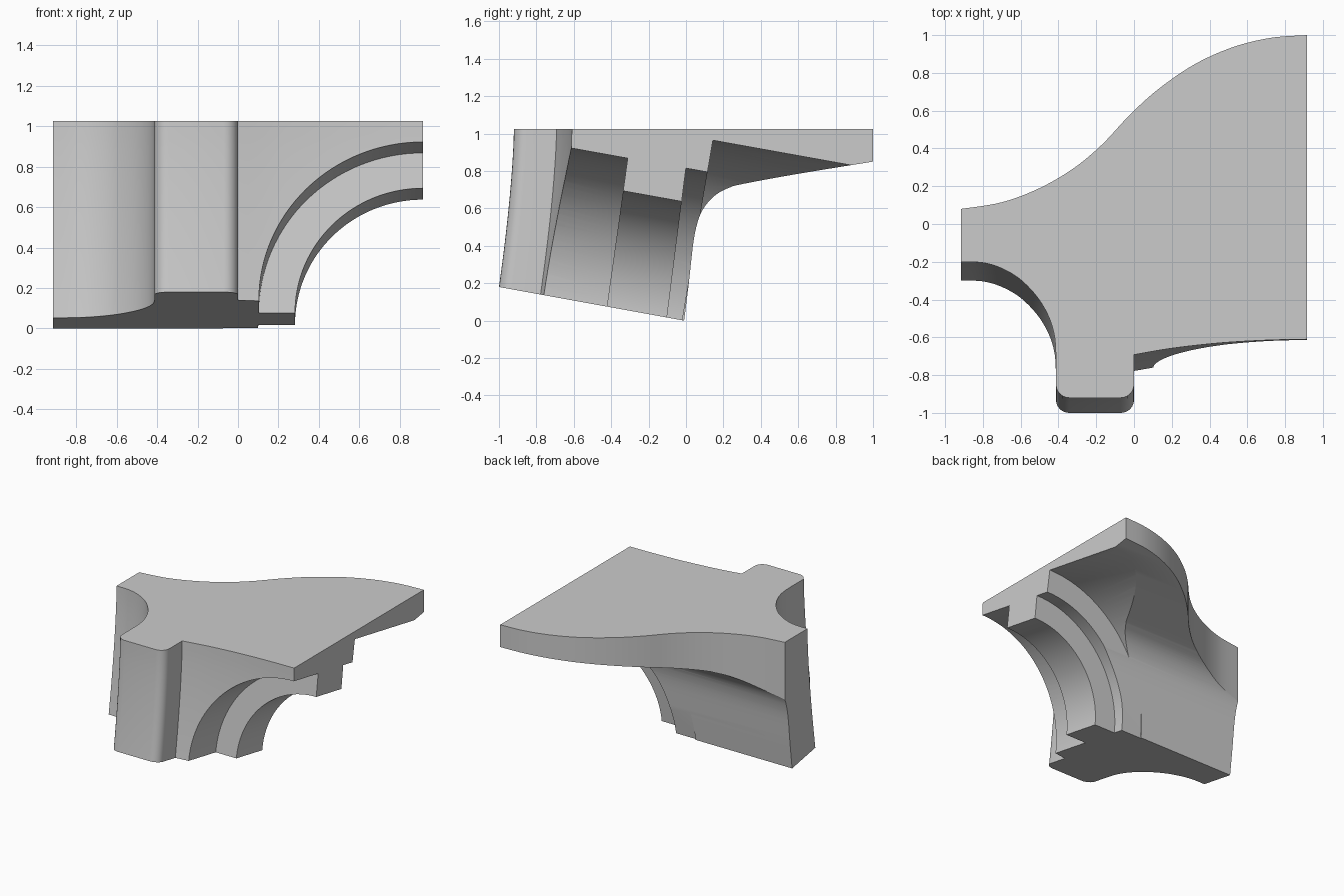
import bpy, bmesh, math

if "Cube" in bpy.data.objects:
    bpy.data.objects.remove(bpy.data.objects["Cube"])

TOP, SLOPE, ARCH_X = 1.025, 0.18, 0.915

stone = bpy.data.materials.new("grey_stone")
stone.diffuse_color = (0.6, 0.6, 0.6, 1)
stone.use_nodes = True
stone.node_tree.nodes["Principled BSDF"].inputs["Base Color"].default_value = stone.diffuse_color


def loft(name, rings):
    """Closed solid through rings holding equal numbers of points."""
    bm = bmesh.new()
    vs = [[bm.verts.new(p) for p in r] for r in rings]
    n = len(rings[0])
    for a, b in zip(vs, vs[1:]):
        for i in range(n):
            j = (i + 1) % n
            bm.faces.new((a[i], a[j], b[j], b[i]))
    bm.faces.new(vs[0])
    bm.faces.new(vs[-1])
    bmesh.ops.recalc_face_normals(bm, faces=bm.faces)
    me = bpy.data.meshes.new(name)
    bm.to_mesh(me)
    bm.free()
    me.materials.append(stone)
    ob = bpy.data.objects.new(name, me)
    bpy.context.collection.objects.link(ob)
    return ob


def smooth(points, steps=6):
    """Catmull-Rom curve through the points."""
    p = [points[0]] + points + [points[-1]]
    out = []
    for a, b, c, d in zip(p, p[1:], p[2:], p[3:]):
        for s in range(steps):
            t = s / steps
            out.append(tuple(0.5 * (2 * b[k] + (c[k] - a[k]) * t
                       + (2 * a[k] - 5 * b[k] + 4 * c[k] - d[k]) * t ** 2
                       + (3 * b[k] - a[k] - 3 * c[k] + d[k]) * t ** 3) for k in (0, 1)))
    return out + [points[-1]]


def corner(cx, cy, r, a0, a1):
    return [(cx + r * math.cos(math.radians(a0 + (a1 - a0) * i / 6)),
             cy + r * math.sin(math.radians(a0 + (a1 - a0) * i / 6))) for i in range(7)]


# Plan outline: concave left flank, rounded pier, arched wall, swept back edge
flank = smooth([(-0.915, -0.20), (-0.80, -0.205), (-0.70, -0.235), (-0.60, -0.295),
                (-0.51, -0.39), (-0.45, -0.495), (-0.42, -0.60), (-0.413, -0.72)])
pier = corner(-0.343, -0.85, 0.07, 180, 270) + corner(-0.07, -0.85, 0.07, 270, 360)
wall = smooth([(0.0, -0.692), (0.2, -0.658), (0.45, -0.630), (0.7, -0.615), (0.915, -0.61)])
back = smooth([(0.915, 1.0), (0.72, 0.985), (0.52, 0.935), (0.32, 0.845), (0.13, 0.715),
               (-0.02, 0.58), (-0.17, 0.42), (-0.32, 0.295), (-0.5, 0.19),
               (-0.7, 0.115), (-0.915, 0.08)])
outline = flank + pier + wall + back


def lean(y, z):
    """Front surfaces flare forward toward the base."""
    return y - 0.08 * (max(0, TOP - z) / 0.845) ** 1.5 if y < 0 else y


levels = [-0.1 + (TOP + 0.1) * i / 16 for i in range(17)]
body = loft("vault_springer", [[(x, lean(y, z), z) for x, y in outline] for z in levels])


def arch_cutter(name, r, front, rear):
    """Sloping round-arch void between two leaning planes y = a + b*z."""
    rings = []
    for a, b in (front, rear):
        ring = []
        for i in range(128):
            t = 2 * math.pi * i / 128
            z = (r * math.sin(t) - SLOPE * a) / (1 + SLOPE * b)
            ring.append((ARCH_X + r * math.cos(t), a + b * z, z))
        rings.append(ring)
    return loft(name, rings)


# Stepped arch orders and the long vault behind them
step_front, step_rear, step_vault = (-0.434, 0.141), (-0.104, 0.127), (-0.02, 0.17)
cutters = [
    arch_cutter("front_order_cutter", 0.812, (-2, 0), step_front),
    arch_cutter("inner_order_cutter", 0.633, (-2, 0), (2, 0)),
    arch_cutter("rear_order_cutter", 0.815, step_rear, (2, 0)),
    arch_cutter("long_vault_cutter", 0.99, step_vault, (2, 0)),
]

# Sloping base with the cross vault curving out of the rear face
profile = smooth([(-0.01, 0.0), (0.015, 0.2), (0.037, 0.4), (0.055, 0.5), (0.08, 0.575),
                  (0.12, 0.635), (0.17, 0.68), (0.23, 0.71), (0.3, 0.73), (0.6, 0.785),
                  (1.0, 0.85)], 4)
profile += [(1.2, 0.88), (1.2, -0.5), (-1.3, -0.5), (-1.3, 1.3 * SLOPE)]
cutters.append(loft("base_and_cross_vault_cutter",
                    [[(x, y, z) for y, z in profile] for x in (-1.5, 1.5)]))

for c in cutters:
    c.hide_render = True
    c.hide_set(True)
    m = body.modifiers.new(c.name, "BOOLEAN")
    m.operation, m.solver, m.object = "DIFFERENCE", "EXACT", c

# Bake the cuts, then shade curved faces smoothly
bpy.context.view_layer.update()
dg = bpy.context.evaluated_depsgraph_get()
cut = bpy.data.meshes.new_from_object(body.evaluated_get(dg))
body.modifiers.clear()
body.data = cut
for c in cutters:
    bpy.data.objects.remove(c)
bpy.context.view_layer.objects.active = body
body.select_set(True)
bpy.ops.object.shade_smooth_by_angle(angle=math.radians(25))
